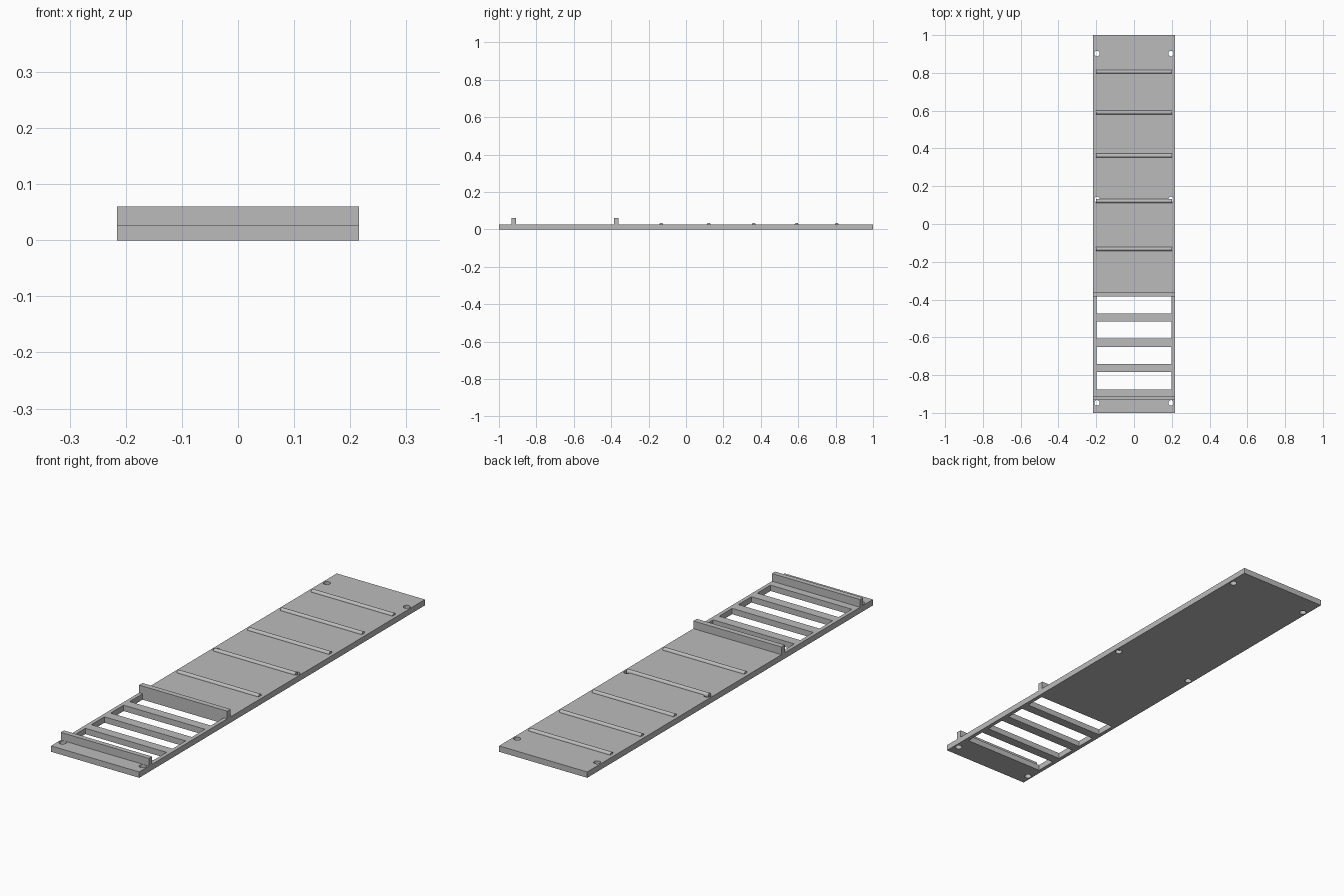
import bpy
import bmesh
from math import pi, radians
from mathutils import Matrix, Vector

cube = bpy.data.objects.get("Cube")
if cube:
    bpy.data.objects.remove(cube, do_unlink=True)

HALF_W, INNER_W, TOP = 0.216, 0.199, 0.026

grey = bpy.data.materials.new("light_grey")
grey.use_nodes = True
colour = (0.5, 0.5, 0.5, 1)
grey.diffuse_color = colour
grey.node_tree.nodes["Principled BSDF"].inputs["Base Color"].default_value = colour


def add_box(bm, x, y0, y1, z0, z1):
    """Box spanning -x..x, y0..y1, z0..z1."""
    centre = Vector((0, (y0 + y1) / 2, (z0 + z1) / 2))
    size = Matrix.Diagonal((2 * x, y1 - y0, z1 - z0, 1))
    bmesh.ops.create_cube(bm, size=1, matrix=Matrix.Translation(centre) @ size)


def add_cylinder(bm, centre, radius, depth, sides, turn=Matrix()):
    bmesh.ops.create_cone(bm, cap_ends=True, segments=sides, radius1=radius,
                          radius2=radius, depth=depth,
                          matrix=Matrix.Translation(centre) @ turn)


def make_object(name, bm):
    mesh = bpy.data.meshes.new(name)
    bm.to_mesh(mesh)
    bm.free()
    mesh.materials.append(grey)
    obj = bpy.data.objects.new(name, mesh)
    bpy.context.collection.objects.link(obj)
    return obj


def smooth(obj):
    bpy.ops.object.select_all(action="DESELECT")
    obj.select_set(True)
    bpy.context.view_layer.objects.active = obj
    bpy.ops.object.shade_smooth_by_angle(angle=radians(30))


# Cutter: four windows and three pairs of screw holes
bm = bmesh.new()
for y0, y1 in ((-0.474, -0.384), (-0.607, -0.516), (-0.742, -0.651), (-0.876, -0.784)):
    add_box(bm, INNER_W, y0, y1, -0.1, 0.1)
for y in (-0.947, 0.13, 0.902):
    for side in (-1, 1):
        add_cylinder(bm, (side * 0.196, y, 0), 0.0145, 0.2, 24)
cutter = make_object("opening_cutter", bm)
cutter.hide_render = True
cutter.hide_viewport = True

# Base plate
bm = bmesh.new()
add_box(bm, HALF_W, -1, 1, 0, TOP)
plate = make_object("base_plate", bm)
cut = plate.modifiers.new("openings", "BOOLEAN")
cut.operation = "DIFFERENCE"
cut.solver = "EXACT"
cut.object = cutter

# Upright bars at both ends of the slotted section
for name, y0, y1 in (("front_upright_bar", -0.932, -0.91), ("rear_upright_bar", -0.384, -0.36)):
    bm = bmesh.new()
    add_box(bm, HALF_W, y0, y1, TOP, 0.06)
    make_object(name, bm)

# Round cross ribs half sunk into the plate
across = Matrix.Rotation(pi / 2, 4, "Y")
for i, y in enumerate((-0.132, 0.122, 0.362, 0.591, 0.806), 1):
    bm = bmesh.new()
    add_cylinder(bm, (0, y, TOP - 0.001), 0.0105, 2 * INNER_W + 0.002, 24, across)
    smooth(make_object(f"cross_rib_{i}", bm))
